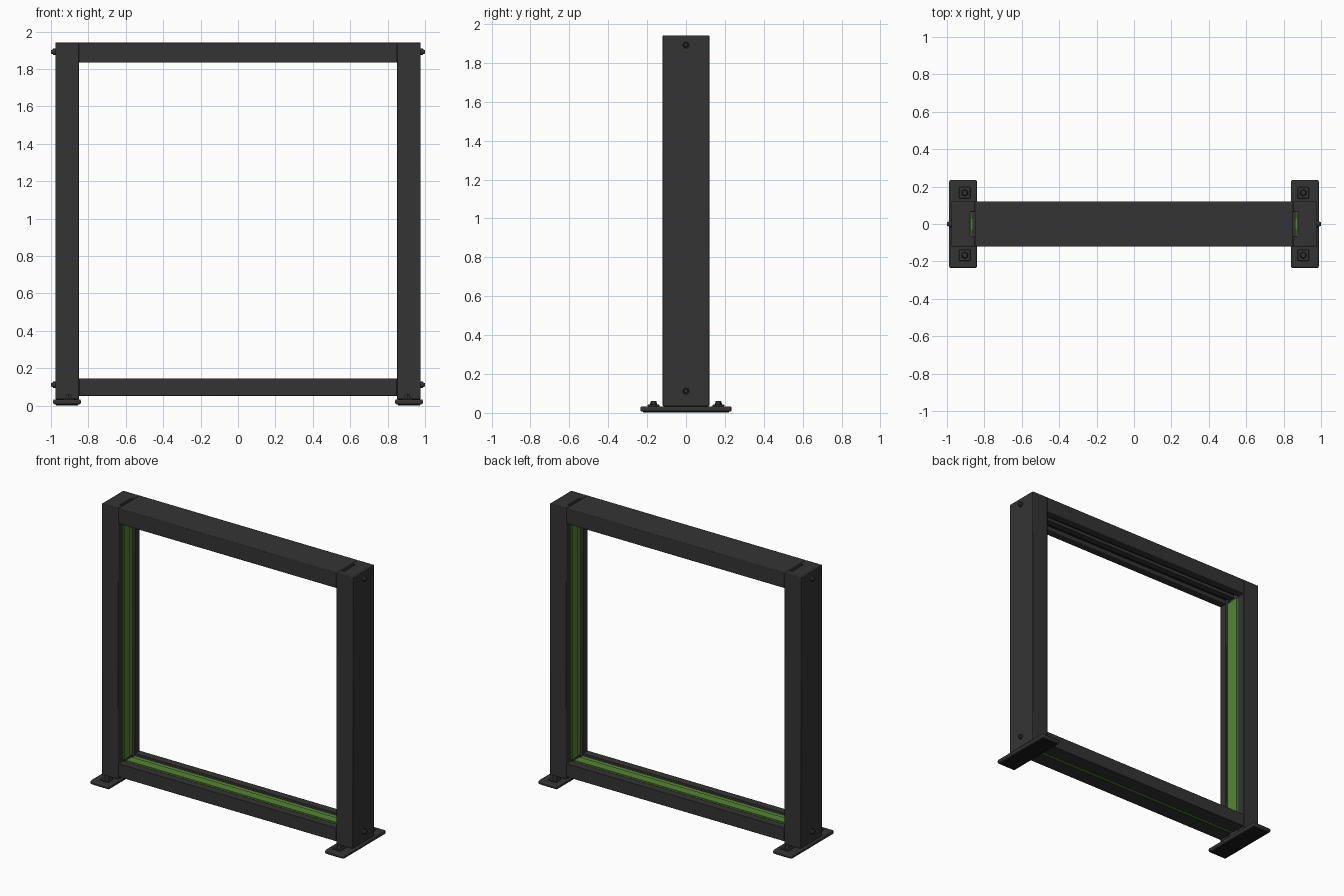
import bpy, bmesh
from math import radians
from mathutils import Vector

cube = bpy.data.objects.get("Cube")
if cube:
    bpy.data.objects.remove(cube, do_unlink=True)


def material(name, colour):
    m = bpy.data.materials.new(name)
    m.use_nodes = True
    m.diffuse_color = (*colour, 1)
    bsdf = next(n for n in m.node_tree.nodes if n.type == 'BSDF_PRINCIPLED')
    bsdf.inputs["Base Color"].default_value = (*colour, 1)
    bsdf.inputs["Roughness"].default_value = 0.7
    return m


CHARCOAL = material("charcoal metal", (0.034, 0.034, 0.034))
BLACK = material("black rubber", (0.011, 0.011, 0.011))
GREEN = material("green lining", (0.09, 0.235, 0.035))


def finish(name, bm, mat, bevel=0.0, segments=2):
    bmesh.ops.recalc_face_normals(bm, faces=bm.faces)
    mesh = bpy.data.meshes.new(name)
    bm.to_mesh(mesh)
    bm.free()
    mesh.materials.append(mat)
    ob = bpy.data.objects.new(name, mesh)
    bpy.context.collection.objects.link(ob)
    if bevel:
        mod = ob.modifiers.new("soft edges", 'BEVEL')
        mod.width, mod.segments, mod.limit_method = bevel, segments, 'ANGLE'
    bpy.ops.object.select_all(action='DESELECT')
    bpy.context.view_layer.objects.active = ob
    ob.select_set(True)
    bpy.ops.object.shade_smooth_by_angle(angle=radians(35))
    return ob


def extrude(name, points, travel, mat, bevel=0.0):
    bm = bmesh.new()
    face = bm.faces.new([bm.verts.new(p) for p in points])
    out = bmesh.ops.extrude_face_region(bm, geom=[face])
    verts = [g for g in out["geom"] if isinstance(g, bmesh.types.BMVert)]
    bmesh.ops.translate(bm, verts=verts, vec=Vector(travel))
    return finish(name, bm, mat, bevel)


def box(name, lo, hi, mat, bevel=0.0):
    (x0, y0, z0), (x1, y1, z1) = lo, hi
    pts = [(x0, y0, z0), (x1, y0, z0), (x1, y1, z0), (x0, y1, z0)]
    return extrude(name, pts, (0, 0, z1 - z0), mat, bevel)


def cylinder(name, centre, radius, top, depth, axis, mat, sides=16):
    bm = bmesh.new()
    bmesh.ops.create_cone(bm, cap_ends=True, segments=sides,
                          radius1=radius, radius2=top, depth=depth)
    turn = Vector((0, 0, 1)).rotation_difference(Vector(axis))
    bmesh.ops.rotate(bm, verts=bm.verts, matrix=turn.to_matrix())
    bmesh.ops.translate(bm, verts=bm.verts, vec=centre)
    return finish(name, bm, mat)


W, G = 0.12, 0.065            # half depth of the frame, half width of groove
OUT, INN = 0.977, 0.85        # outer and inner faces of the posts
FOOT, TOP = 0.034, 1.942
LOW, SILL, HEAD = 0.052, 0.146, 1.834


def channel(outer, inner, groove):
    # C-shaped section: (y, position across the member)
    floor = inner + groove
    return [(-W, outer), (W, outer), (W, inner), (G, inner),
            (G, floor), (-G, floor), (-G, inner), (-W, inner)]


# Posts, their green linings, feet and bolts
for side, s in (("left", 1), ("right", -1)):
    section = channel(OUT, INN, 0.025)
    extrude(side + "_post", [(s * t, y, FOOT) for y, t in section],
            (0, 0, TOP - FOOT), CHARCOAL, 0.004)
    for part, half, face in (("lining", G, INN + 0.016), ("lining_rib", 0.03, INN + 0.011)):
        xs = sorted((s * face, s * (INN + 0.028)))
        box(f"{side}_post_{part}", (xs[0], -half, SILL - 0.01),
            (xs[1], half, HEAD + 0.01), GREEN)

    xs = sorted((s * 0.84, s * 0.988))
    box(side + "_foot_plate", (xs[0], -0.235, 0.007), (xs[1], 0.235, FOOT), CHARCOAL, 0.008)
    box(side + "_foot_pad", (xs[0] + 0.015, -0.22, 0.001),
        (xs[1] - 0.015, 0.22, 0.009), BLACK)
    for end, e in (("front", -1), ("back", 1)):
        x, y = s * 0.905, e * 0.167
        box(f"{side}_{end}_washer", (x - 0.03, y - 0.03, FOOT - 0.002),
            (x + 0.03, y + 0.03, FOOT + 0.008), CHARCOAL, 0.003)
        cylinder(f"{side}_{end}_anchor_bolt", (x, y, FOOT + 0.016), 0.02, 0.014,
                 0.02, (0, 0, 1), CHARCOAL, 6)
    for level, z in (("lower", 0.112), ("upper", 1.892)):
        cylinder(f"{side}_{level}_side_bolt", (s * (OUT + 0.004), 0, z), 0.018, 0.018,
                 0.014, (s, 0, 0), CHARCOAL)
        cylinder(f"{side}_{level}_side_bolt_head", (s * (OUT + 0.016), 0, z), 0.014, 0.009,
                 0.014, (s, 0, 0), CHARCOAL)

# Top beam with a dark double groove
extrude("top_beam", [(-INN, y, z) for y, z in channel(TOP, HEAD, 0.035)],
        (2 * INN, 0, 0), CHARCOAL, 0.004)
box("top_groove_floor", (-INN, -G, HEAD + 0.03), (INN, G, HEAD + 0.037), BLACK)
box("top_groove_rail", (-INN, -0.022, HEAD + 0.008), (INN, 0.022, HEAD + 0.034), CHARCOAL)

# Bottom beam, open above and slotted below
slot = 0.012
section = channel(LOW, SILL, -0.025)
section[1:1] = [(-slot, LOW), (-slot, LOW + 0.012), (slot, LOW + 0.012), (slot, LOW)]
extrude("bottom_beam", [(-INN, y, z) for y, z in section], (2 * INN, 0, 0), CHARCOAL, 0.003)
box("bottom_lining", (-INN, -G, SILL - 0.028), (INN, G, SILL - 0.016), GREEN)
box("bottom_lining_rib", (-INN, -0.03, SILL - 0.02), (INN, 0.03, SILL - 0.011), GREEN)
box("bottom_slot_strip", (-INN, -slot, LOW + 0.006), (INN, slot, LOW + 0.014), GREEN)
